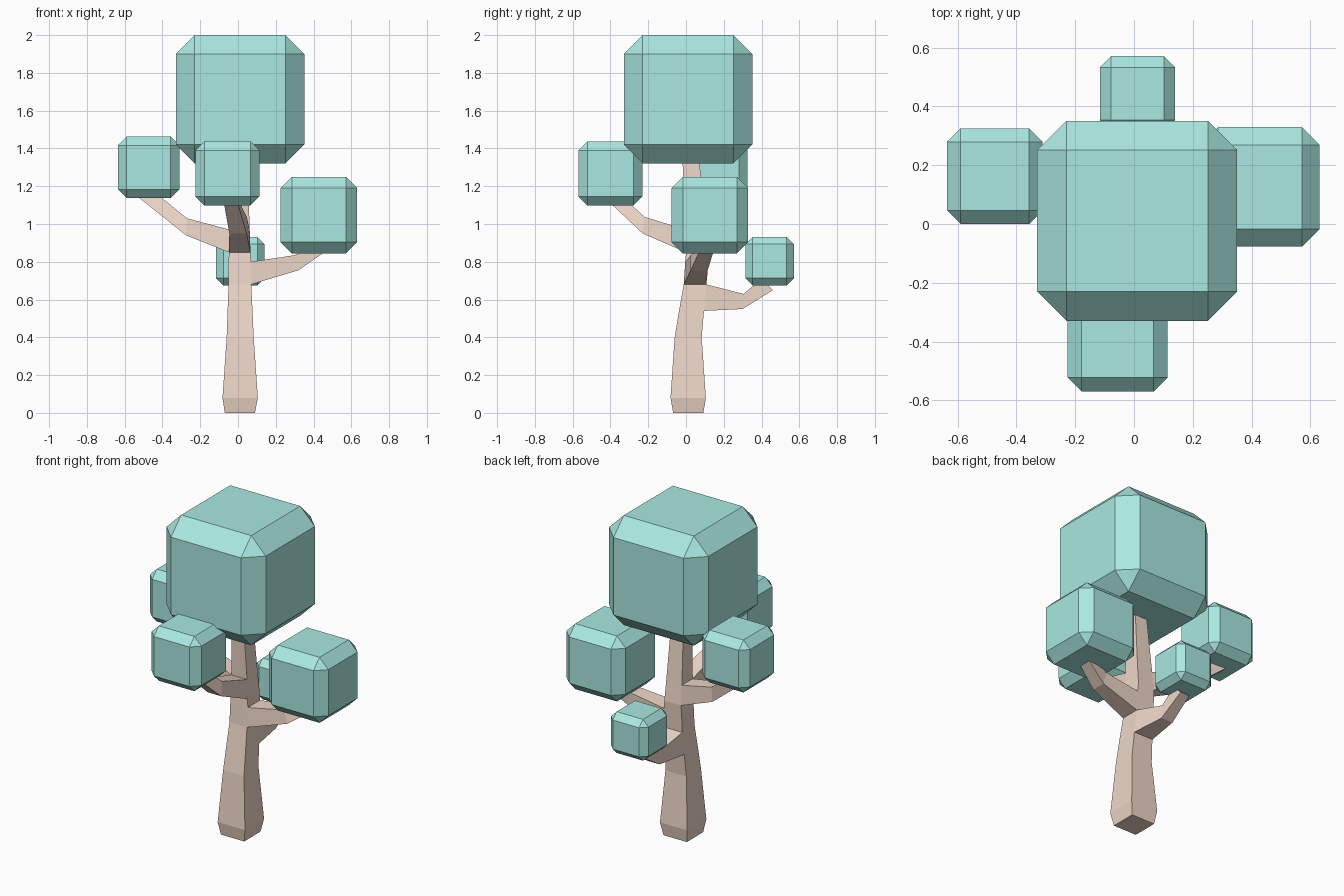
import bpy, bmesh
from mathutils import Vector

if "Cube" in bpy.data.objects:
    bpy.data.objects.remove(bpy.data.objects["Cube"])


def material(name, rgb):
    m = bpy.data.materials.new(name)
    m.diffuse_color = (*rgb, 1)
    m.use_nodes = True
    m.node_tree.nodes["Principled BSDF"].inputs["Base Color"].default_value = m.diffuse_color
    return m


def finish(bm, name, mat):
    bmesh.ops.recalc_face_normals(bm, faces=bm.faces[:])
    me = bpy.data.meshes.new(name)
    bm.to_mesh(me)
    bm.free()
    me.materials.append(mat)
    bpy.context.collection.objects.link(bpy.data.objects.new(name, me))


leaf = material("leaf", (0.40, 0.81, 0.75))
wood = material("wood", (0.86, 0.68, 0.58))

# Foliage: chamfered cubes (centre, side, chamfer)
blocks = {
    "foliage_top": ((0.011, 0.011, 1.66), 0.68, 0.10),
    "foliage_front": ((-0.056, -0.40, 1.268), 0.34, 0.048),
    "foliage_left": ((-0.473, 0.163, 1.30), 0.325, 0.046),
    "foliage_right": ((0.428, 0.126, 1.047), 0.406, 0.06),
    "foliage_back": ((0.012, 0.443, 0.803), 0.256, 0.038),
}
for name, (centre, side, cut) in blocks.items():
    bm = bmesh.new()
    bmesh.ops.create_cube(bm, size=side)
    bmesh.ops.bevel(bm, geom=bm.edges[:], offset=cut, segments=1,
                    affect='EDGES', profile=0.5)
    bmesh.ops.translate(bm, verts=bm.verts[:], vec=centre)
    finish(bm, name, leaf)

# Trunk: square sections (z, x0, x1, y0, y1)
sections = [
    (0.00, -0.07, 0.09, -0.068, 0.092),
    (0.08, -0.082, 0.105, -0.082, 0.105),
    (0.40, -0.06, 0.083, -0.06, 0.083),
    (0.54, -0.055, 0.077, -0.037, 0.095),
    (0.68, -0.05, 0.07, -0.012, 0.108),
    (0.80, -0.05, 0.07, -0.004, 0.115),
    (0.85, -0.048, 0.066, 0.0, 0.118),
    (0.97, -0.045, 0.062, 0.0, 0.105),
    (1.40, -0.03, 0.048, -0.022, 0.065),
]
# Branches: (trunk span, side, rings of (low point, high point, half width))
# sides: 0 front, 1 right, 2 back, 3 left
branches = [
    (3, 2, [((0.01, 0.30, 0.55), (0.01, 0.305, 0.63), 0.04),
            ((0.012, 0.46, 0.65), (0.012, 0.40, 0.71), 0.032)]),
    (4, 1, [((0.32, 0.07, 0.755), (0.30, 0.07, 0.835), 0.045),
            ((0.47, 0.11, 0.86), (0.42, 0.11, 0.89), 0.037)]),
    (6, 0, [((0.0, -0.23, 0.95), (0.0, -0.22, 1.038), 0.046),
            ((-0.04, -0.41, 1.12), (-0.04, -0.33, 1.14), 0.036)]),
    (6, 3, [((-0.275, 0.09, 0.94), (-0.27, 0.09, 1.03), 0.045),
            ((-0.525, 0.145, 1.14), (-0.43, 0.145, 1.16), 0.036)]),
]
across = [Vector((1, 0, 0)), Vector((0, 1, 0)), Vector((-1, 0, 0)), Vector((0, -1, 0))]

bm = bmesh.new()
rings = [[bm.verts.new(p) for p in ((x0, y0, z), (x1, y0, z), (x1, y1, z), (x0, y1, z))]
         for z, x0, x1, y0, y1 in sections]
bm.faces.new(rings[0][::-1])
bm.faces.new(rings[-1])
open_sides = {(span, side) for span, side, _ in branches}


def quad(a, b, k):
    n = (k + 1) % 4
    return (a[k], a[n], b[n], b[k])


for i in range(len(rings) - 1):
    for k in range(4):
        if (i, k) not in open_sides:
            bm.faces.new(quad(rings[i], rings[i + 1], k))
for span, side, steps in branches:
    prev = quad(rings[span], rings[span + 1], side)
    for low, high, w in steps:
        low, high, d = Vector(low), Vector(high), across[side] * w
        ring = [bm.verts.new(p) for p in (low - d, low + d, high + d, high - d)]
        for k in range(4):
            bm.faces.new(quad(prev, ring, k))
        prev = ring
    bm.faces.new(prev)
finish(bm, "trunk_and_branches", wood)
